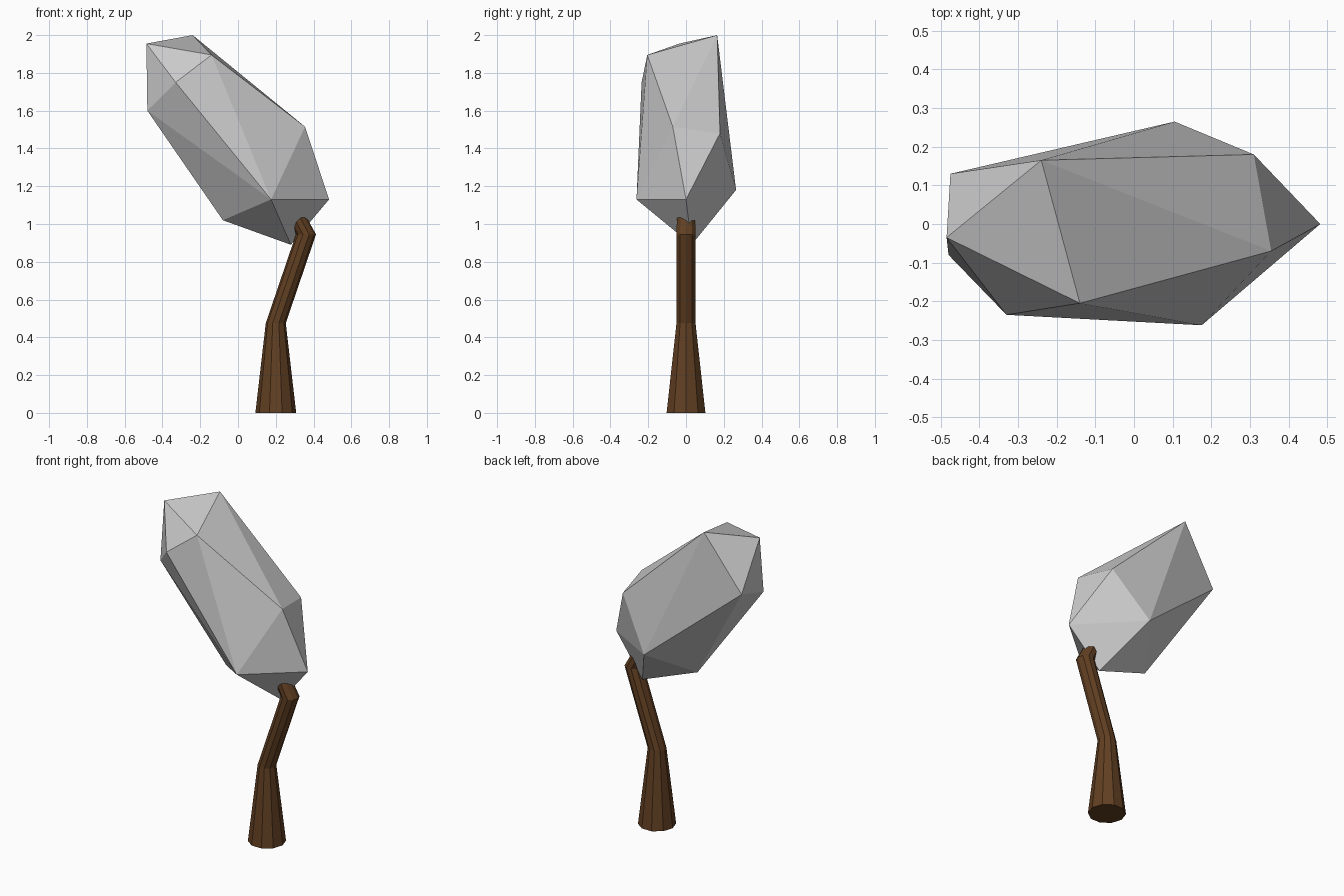
import bpy, bmesh
from math import cos, sin, tau

if "Cube" in bpy.data.objects:
    bpy.data.objects.remove(bpy.data.objects["Cube"])


def finish(bm, name, color=None):
    bmesh.ops.recalc_face_normals(bm, faces=bm.faces)
    mesh = bpy.data.meshes.new(name)
    bm.to_mesh(mesh)
    bm.free()
    obj = bpy.data.objects.new(name, mesh)
    bpy.context.collection.objects.link(obj)
    if color:
        mat = bpy.data.materials.new(name + "_brown")
        mat.diffuse_color = color
        mat.use_nodes = True
        mat.node_tree.nodes["Principled BSDF"].inputs["Base Color"].default_value = mat.diffuse_color
        mesh.materials.append(mat)
    return obj


# Trunk: ten-sided tube swept through a bent path (x, z, radius)
SIDES = 10
path = [(0.20, 0.0, 0.108), (0.20, 0.475, 0.053), (0.36, 0.945, 0.053), (0.305, 1.05, 0.05)]
bm = bmesh.new()
rings = []
for x, z, r in path:
    rings.append([bm.verts.new((x + r * cos(tau * i / SIDES), r * sin(tau * i / SIDES), z))
                  for i in range(SIDES)])
for a, b in zip(rings, rings[1:]):
    for i in range(SIDES):
        j = (i + 1) % SIDES
        bm.faces.new((a[i], a[j], b[j], b[i]))
bm.faces.new(rings[0])
bm.faces.new(rings[-1])
finish(bm, "trunk", (0.12, 0.05, 0.016, 1))

# Foliage: slanted faceted lump, the hull of a few corner points
corners = [
    (-0.485, -0.035, 1.955), (-0.24, 0.165, 2.0), (-0.14, -0.205, 1.895),
    (-0.33, -0.235, 1.75), (-0.48, -0.08, 1.60), (-0.475, 0.13, 1.66),
    (0.355, -0.07, 1.515), (0.31, 0.18, 1.48), (0.175, -0.262, 1.13),
    (0.482, 0.0, 1.13), (0.105, 0.265, 1.18), (-0.08, 0.0, 1.02),
    (0.28, 0.03, 0.89),
]
bm = bmesh.new()
for c in corners:
    bm.verts.new(c)
bmesh.ops.convex_hull(bm, input=bm.verts)
finish(bm, "foliage")
